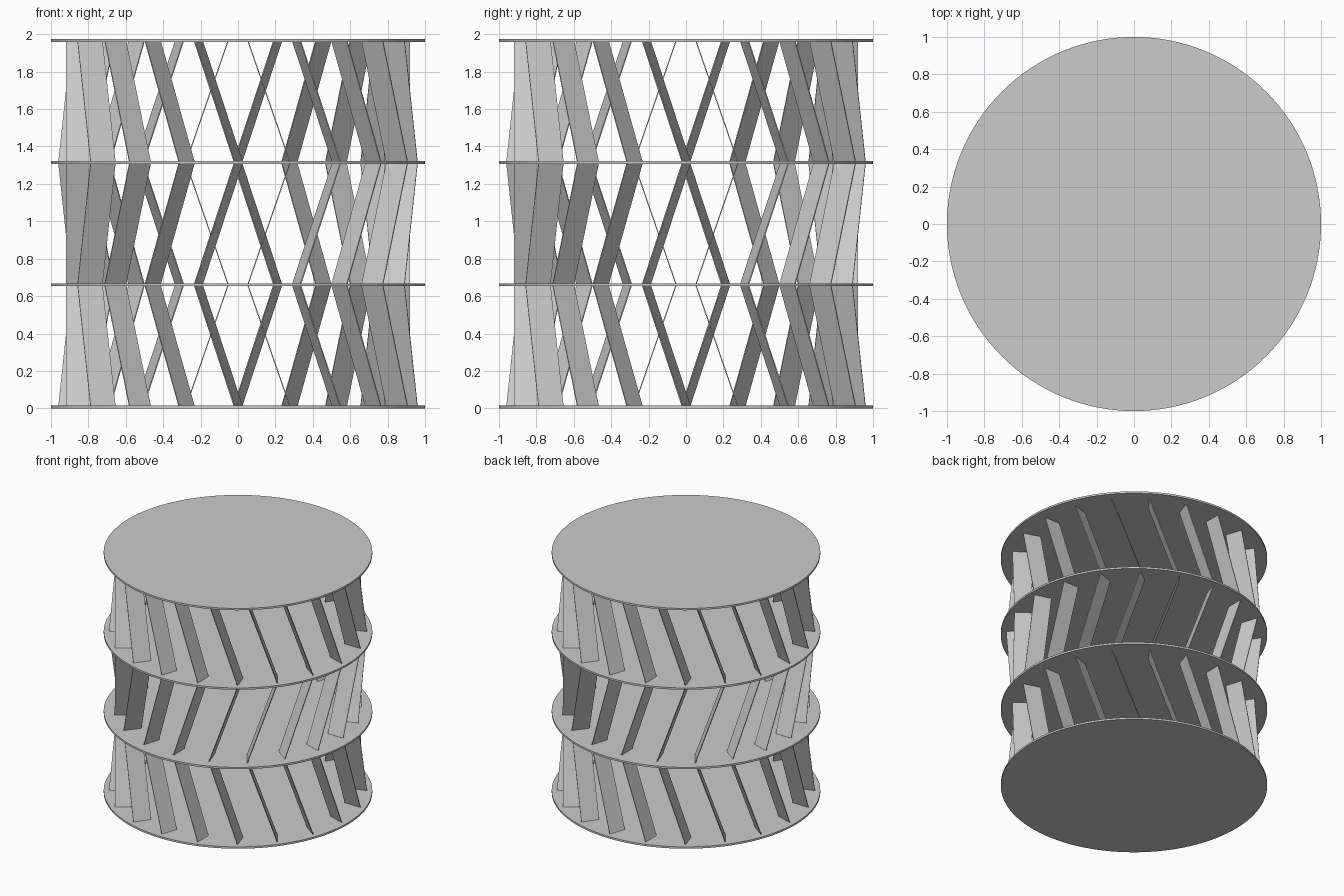
import bpy, bmesh, math
from mathutils import Matrix, Vector

cube = bpy.data.objects.get("Cube")
if cube:
    bpy.data.objects.remove(cube, do_unlink=True)

PLATE_H = 0.015      # plate thickness
PITCH = 0.653        # plate to plate spacing
FIN_COUNT = 20
FIN_R = 0.893        # radius of the fin centres
FIN_HALF = 0.07      # half the fin width
FIN_T = 0.006        # fin thickness
SWEEP = 0.221        # sideways lean over one tier

grey = bpy.data.materials.new("light_grey")
grey.use_nodes = True
colour = (0.6, 0.6, 0.6, 1)
grey.diffuse_color = colour
grey.node_tree.nodes["Principled BSDF"].inputs["Base Color"].default_value = colour


def add_object(name, bm):
    bmesh.ops.recalc_face_normals(bm, faces=bm.faces[:])
    mesh = bpy.data.meshes.new(name)
    bm.to_mesh(mesh)
    bm.free()
    mesh.materials.append(grey)
    obj = bpy.data.objects.new(name, mesh)
    bpy.context.collection.objects.link(obj)
    return obj


# Round plates, with smooth rims
for i in range(4):
    bm = bmesh.new()
    bmesh.ops.create_cone(bm, cap_ends=True, segments=128, radius1=1, radius2=1, depth=PLATE_H)
    bmesh.ops.translate(bm, verts=bm.verts[:], vec=(0, 0, i * PITCH + PLATE_H / 2))
    for face in bm.faces:
        face.smooth = len(face.verts) == 4
    for edge in bm.edges:
        edge.smooth = all(f.smooth for f in edge.link_faces)
    add_object(f"round_plate_{i + 1}", bm)

# Leaning fins: each tier is a ring of sheared boards, the middle tier leans the other way
skew = math.radians(18)
along = Vector((-math.sin(skew), -math.cos(skew), 0))
across = Vector((-math.cos(skew), math.sin(skew), 0))
for tier in range(3):
    z0 = tier * PITCH + PLATE_H
    height = PITCH - PLATE_H
    bm = bmesh.new()
    for k in range(FIN_COUNT):
        turn = Matrix.Rotation(math.tau * k / FIN_COUNT, 3, 'Z')
        fin = bmesh.ops.create_cube(bm, size=1)["verts"]
        for v in fin:
            level = v.co.z + 0.5
            lean = level if tier != 1 else 1 - level
            p = Vector((0, -FIN_R, z0 + level * height))
            p += along * v.co.x * 2 * FIN_HALF
            p += across * (v.co.y * FIN_T + lean * SWEEP)
            v.co = turn @ p
    add_object(f"fin_ring_{tier + 1}", bm)
